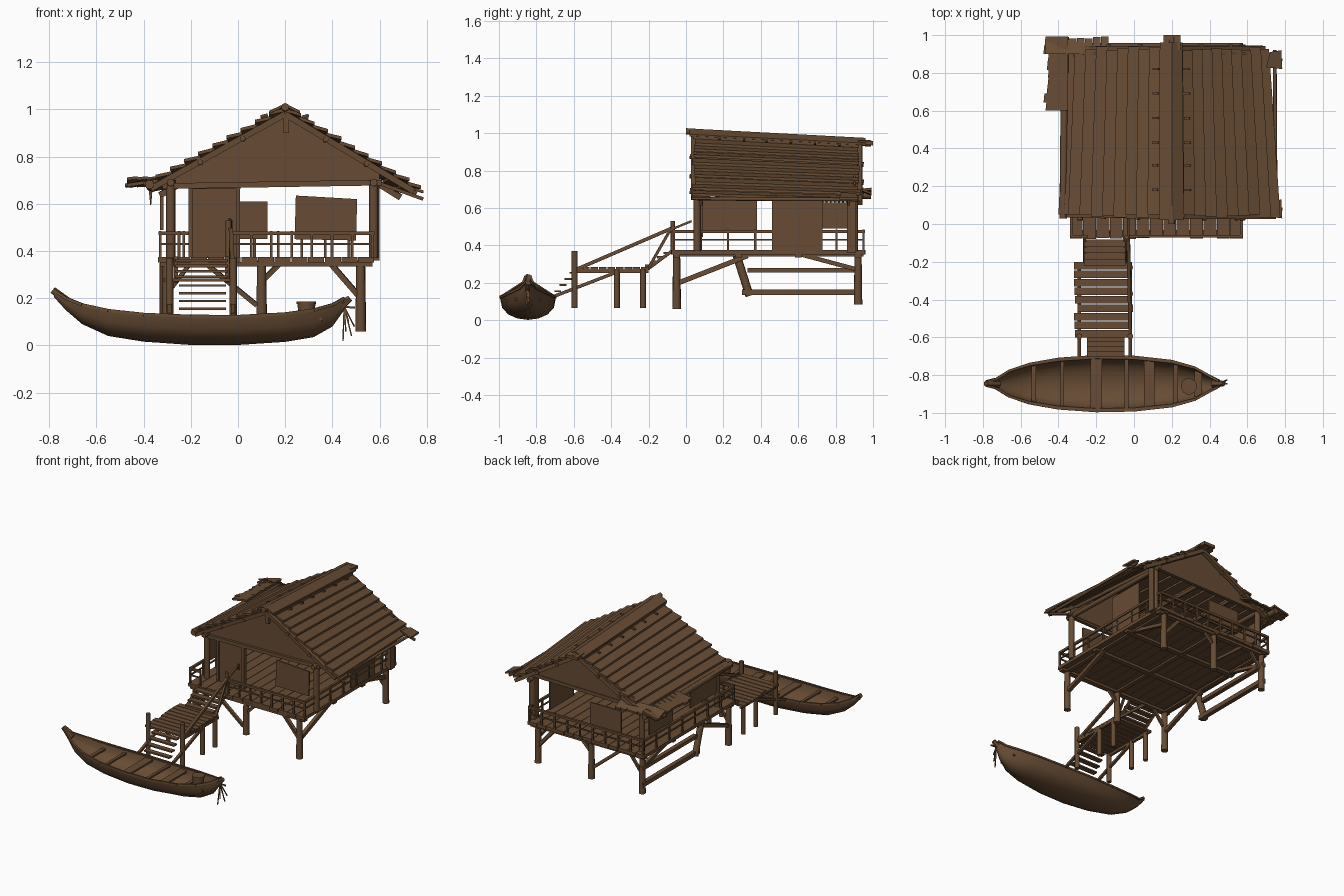
import bpy, bmesh, math, random
from mathutils import Vector as V
random.seed(4)
wood = bpy.data.materials.new("brown wood")
wood.diffuse_color = (0.135, 0.071, 0.034, 1)

def make(name, verts, faces, smooth=False):
    me = bpy.data.meshes.new(name)
    bm = bmesh.new()
    vs = [bm.verts.new(v) for v in verts]
    for f in faces:
        bm.faces.new([vs[i] for i in f])
    bmesh.ops.recalc_face_normals(bm, faces=bm.faces)
    for f in bm.faces:
        f.smooth = smooth and len(f.verts) == 4
    bm.to_mesh(me)
    bm.free()
    me.materials.append(wood)
    ob = bpy.data.objects.new(name, me)
    bpy.context.collection.objects.link(ob)
    return ob

HEX = [(0, 1, 2, 3), (4, 5, 6, 7), (0, 1, 5, 4), (1, 2, 6, 5), (2, 3, 7, 6), (3, 0, 4, 7)]

def slab(name, quad, off):
    """Four corners thickened by an offset vector."""
    q = [V(p) for p in quad]
    return make(name, q + [p + V(off) for p in q], HEX)

def box(name, x0, x1, y0, y1, z0, z1):
    return slab(name, [(x0, y0, z0), (x1, y0, z0), (x1, y1, z0), (x0, y1, z0)], (0, 0, z1 - z0))

def pole(name, p, q, r, r2=None, n=8):
    p, q = V(p), V(q)
    d = (q - p).normalized()
    a = d.orthogonal().normalized()
    b = d.cross(a)
    vs = []
    for c, rad in ((p, r), (q, r2 or r)):
        vs += [c + (a * math.cos(t) + b * math.sin(t)) * rad
               for t in (2 * math.pi * i / n for i in range(n))]
    fs = [(i, (i + 1) % n, n + (i + 1) % n, n + i) for i in range(n)]
    return make(name, vs, fs + [tuple(range(n)), tuple(range(n, 2 * n))], n > 6)

def bar(name, p, q, r=0.012):
    return pole(name, p, q, r, n=4)

# Deck boards and joists
w = 0.92 / 13
for i in range(13):
    x = -0.34 + i * w
    j = random.uniform(0, 0.015)
    box("deck_board", x, x + w - 0.003, -0.08 + j, 0.96 - j, 0.352, 0.375)
for y in (-0.05, 0.28, 0.6, 0.92):
    box("deck_joist", -0.33, 0.57, y - 0.018, y + 0.018, 0.335, 0.353)
for x in (-0.3, 0.1, 0.52):
    box("deck_beam", x - 0.015, x + 0.015, -0.07, 0.95, 0.34, 0.354)

# Stilts with diagonal braces
for x in (-0.3, 0.1, 0.52):
    for y, z in ((-0.05, 0.06), (0.92, 0.085)):
        if x == 0.1 and y < 0:
            z = 0.12
        pole("stilt", (x, y, z), (x, y, 0.36), 0.023, 0.019, 10)
for y in (-0.05, 0.92):
    bar("brace", (0.52, y, 0.2), (0.39, y, 0.35), 0.016)
    bar("brace", (0.1, y, 0.27), (0.18, y, 0.35), 0.014)
    bar("brace", (0.08, y, 0.17), (-0.14, y, 0.35), 0.014)
    bar("brace", (-0.3, y, 0.22), (-0.2, y, 0.35), 0.012)
for x in (-0.3, 0.52):
    bar("side_brace", (x, -0.04, 0.2), (x, 0.33, 0.345), 0.018)
    bar("side_brace", (x, 0.92, 0.27), (x, 0.62, 0.35), 0.016)
pole("leaning_stake", (-0.31, 0.34, 0.13), (-0.31, 0.27, 0.35), 0.022)
box("low_rail", -0.32, -0.29, 0.3, 0.94, 0.135, 0.165)
box("upper_rail", -0.32, -0.29, 0.33, 0.94, 0.255, 0.28)

# Railings around the deck
def railing(p, q, n):
    p, q = V(p), V(q)
    for z, r in ((0.475, 0.011), (0.43, 0.006)):
        bar("rail", p + V((0, 0, z)), q + V((0, 0, z)), r)
    for i in range(n + 1):
        c = p.lerp(q, i / n)
        bar("baluster", c + V((0, 0, 0.37)), c + V((0, 0, 0.485)), 0.008)
railing((-0.03, -0.065, 0), (0.57, -0.065, 0), 7)
railing((-0.33, -0.065, 0), (-0.25, -0.065, 0), 1)
railing((0.57, -0.065, 0), (0.57, 0.95, 0), 7)
railing((-0.33, -0.065, 0), (-0.33, 0.95, 0), 7)
railing((-0.33, 0.95, 0), (0.57, 0.95, 0), 9)
pole("gate_post", (-0.04, -0.07, 0.37), (-0.04, -0.07, 0.53), 0.012)

# House posts, wall plates and open-air wall panels
for x in (-0.285, 0.575):
    for y in (0.06, 0.9):
        pole("corner_post", (x, y, 0.37), (x, y, 0.7), 0.02, n=10)
    pole("wall_plate", (x, 0.02, 0.69), (x, 0.95, 0.665), 0.016)
box("wide_post", 0.556, 0.6, 0.86, 0.91, 0.36, 0.69)
for y in (0.06, 0.9):
    bar("tie_beam", (-0.32, y, 0.675), (0.61, y, 0.69), 0.017)
box("door", -0.19, -0.005, 0.065, 0.075, 0.375, 0.665)
for x in (-0.2, 0.0):
    box("door_frame", x - 0.009, x + 0.009, 0.055, 0.085, 0.375, 0.68)
box("door_lintel", -0.21, 0.01, 0.055, 0.085, 0.662, 0.68)
bar("door_handle", (-0.035, 0.055, 0.5), (-0.035, 0.055, 0.54), 0.006)
slab("front_panel", [(0.24, 0.08, 0.45), (0.5, 0.08, 0.445), (0.505, 0.08, 0.62), (0.245, 0.08, 0.635)], (0, 0.01, 0))
box("back_panel", -0.12, 0.125, 0.89, 0.9, 0.45, 0.61)
box("left_panel", -0.3, -0.29, 0.08, 0.38, 0.48, 0.645)
box("right_panel", 0.56, 0.57, 0.46, 0.73, 0.375, 0.65)
box("left_shutter", -0.33, -0.315, 0.62, 0.88, 0.49, 0.63)

# Gable ends
for y, top in ((0.065, 0.99), (0.895, 0.945)):
    g = [(-0.31, y, 0.685), (0.6, y, 0.69), (0.6, y, 0.725), (0.2, y, top), (-0.31, y, 0.695)]
    g2 = [(a, b + 0.012, c) for a, b, c in g]
    make("gable", g + g2, [tuple(range(5)), tuple(range(5, 10))] +
         [(i, (i + 1) % 5, 5 + (i + 1) % 5, 5 + i) for i in range(5)])
    bar("king_post", (0.205, y - 0.02, top - 0.09), (0.205, y - 0.02, top + 0.02), 0.016)

# Roof of long overlapping boards
RF, RB = V((0.2, 0.04, 1.005)), V((0.2, 0.93, 0.955))
EAVES = [(V((-0.4, 0.05, 0.672)), V((-0.36, 0.93, 0.645))),
         (V((0.775, 0.04, 0.66)), V((0.715, 0.93, 0.635)))]
N = 10
for ef, eb in EAVES:
    for i in range(N):
        t0, t1 = i / N, min(1.0, (i + 1.15) / N)
        jf, jb = (V((0, random.uniform(-0.012, 0.012), 0)) for _ in range(2))
        up = V((0, 0, 0.02 + random.uniform(-0.003, 0.004)))
        slab("roof_board", [RF.lerp(ef, t0) + jf, RF.lerp(ef, t1) + jf + up,
                            RB.lerp(eb, t1) + jb + up, RB.lerp(eb, t0) + jb], (0, 0, -0.014))
    dn = V((0, 0, -0.024))
    bar("front_barge_board", RF + dn, RF.lerp(ef, 0.95) + dn, 0.018)
    bar("back_barge_board", RB + dn, RB.lerp(eb, 0.95) + dn, 0.018)
    for t in (0.3, 0.6):
        pole("purlin", RF.lerp(ef, t) + V((0, -0.02, -0.028)), RB.lerp(eb, t) + V((0, 0.02, -0.028)), 0.012)
    # Ridge cap with pegs
    s = 0.22
    slab("ridge_cap", [RF + V((0, -0.02, 0.02)), RF.lerp(ef, s / 2) + V((0, -0.02, 0.027)),
                       RB.lerp(eb, s / 2) + V((0, 0.03, 0.027)), RB + V((0, 0.03, 0.02))], (0, 0, -0.012))
    for y in (0.18, 0.31, 0.43, 0.56, 0.69, 0.82):
        c = RF.lerp(RB, (y - 0.04) / 0.89).lerp(ef.lerp(eb, (y - 0.04) / 0.89), 0.15)
        bar("ridge_peg", c + V((-0.015, 0, 0.022)), c + V((0.015, 0, 0.03)), 0.008)
pole("ridge_pole", (0.2, 0.0, 1.01), (0.2, 0.99, 0.945), 0.017)
slab("ridge_end_plate", [(0.155, 0.92, 0.94), (0.245, 0.92, 0.94), (0.245, 1.0, 0.935), (0.155, 1.0, 0.935)], (0, 0, 0.022))

# Eave poles on the right and loose thatch on the back left
pole("eave_pole", (0.75, 0.06, 0.65), (0.745, 0.92, 0.645), 0.01)
for y, x in ((0.08, 0.785), (0.87, 0.785)):
    bar("eave_rafter", (0.55, y, 0.705), (x, y, 0.62), 0.01)
    slab("eave_end", [(0.7, y - 0.04, 0.672), (0.785, y - 0.05, 0.645), (0.78, y + 0.05, 0.645), (0.72, y + 0.04, 0.667)], (0, 0, 0.012))
for i in range(9):
    y = 0.6 + i * 0.043
    j = random.uniform(0, 0.025)
    slab("side_thatch", [(-0.48 + j, y, 0.672), (-0.35, y, 0.69), (-0.35, y + 0.048, 0.695), (-0.475 + j, y + 0.048, 0.668)], (0, 0, 0.014))
for i in range(8):
    x = -0.47 + i * 0.042
    j = random.uniform(0, 0.015)
    slab("back_thatch", [(x, 0.9, 0.7), (x + 0.044, 0.9, 0.705), (x + 0.04, 0.995 - j, 0.672), (x, 0.995 - j, 0.67)], (0, 0, 0.012))
for i in range(9):
    y = 0.73 + i * 0.022
    pole("thatch_fringe", (-0.37, y, 0.66), (-0.37, y, 0.61 + random.uniform(-0.015, 0.015)), 0.011, 0.003, 4)
pole("eave_log", (-0.375, 0.03, 0.682), (-0.365, 0.99, 0.668), 0.02)

# Landing, its posts and two flights of steps
for i in range(9):
    y = -0.6 + i * 0.045
    j = random.uniform(0, 0.02)
    box("landing_plank", -0.32 + j, -0.015 + j / 2, y, y + 0.04, 0.27, 0.284)
for x in (-0.29, -0.02):
    for y, top in ((-0.595, 0.37), (-0.37, 0.275), (-0.23, 0.275)):
        pole("landing_post", (x, y, 0.065), (x, y, top), 0.016)
    bar("landing_beam", (x, -0.6, 0.262), (x, -0.2, 0.262), 0.012)
    bar("landing_brace", (x, -0.7, 0.13), (x, -0.35, 0.265), 0.012)
    bar("upper_stringer", (x * 0.8 - 0.03, -0.21, 0.27), (x * 0.8 - 0.03, -0.075, 0.37), 0.011)
bar("hand_rail", (-0.02, -0.59, 0.27), (-0.03, -0.08, 0.49), 0.013)
bar("hand_rail", (-0.03, -0.2, 0.28), (-0.03, -0.08, 0.49), 0.01)
bar("rail_end", (-0.03, -0.08, 0.485), (-0.03, 0.03, 0.53), 0.008)
for i in range(4):
    y = -0.2 + i * 0.033
    box("upper_step", -0.265, -0.045, y - 0.02, y + 0.02, 0.285 + i * 0.023, 0.297 + i * 0.023)
for i in range(4):
    y = -0.685 + i * 0.027
    box("lower_step", -0.25, -0.05, y - 0.018, y + 0.018, 0.15 + i * 0.033, 0.16 + i * 0.033)

# Boat hull lofted from stations: x, half width, gunwale z, keel z
ST = [(-0.78, 0.012, 0.235, 0.205), (-0.73, 0.025, 0.2, 0.15), (-0.66, 0.07, 0.172, 0.09), (-0.55, 0.108, 0.148, 0.04),
      (-0.4, 0.135, 0.132, 0.016), (-0.2, 0.15, 0.124, 0.002), (0.0, 0.146, 0.123, 0.002),
      (0.2, 0.123, 0.134, 0.015), (0.32, 0.088, 0.15, 0.035), (0.4, 0.042, 0.172, 0.08), (0.45, 0.015, 0.2, 0.15)]
CY, K = -0.845, 9
vs = []
for x, hw, zt, zk in ST:
    out = [(math.cos(math.pi * k / (K - 1)), math.sin(math.pi * k / (K - 1)) ** 0.8) for k in range(K)]
    vs += [(x, CY + c * hw, zt - (zt - zk) * s) for c, s in out]
    vs += [(x, CY + c * hw * 0.88, zt - (zt - zk) * s * 0.86) for c, s in reversed(out)]
M = 2 * K
fs = [(i * M + k, i * M + (k + 1) % M, (i + 1) * M + (k + 1) % M, (i + 1) * M + k)
      for i in range(len(ST) - 1) for k in range(M)]
for b in (0, (len(ST) - 1) * M):
    fs += [(b + k, b + k + 1, b + M - 2 - k, b + M - 1 - k) for k in range(K - 1)]
hull = make("boat_hull", vs, fs, True)
bpy.context.view_layer.objects.active = hull
hull.select_set(True)
bpy.ops.object.shade_smooth_by_angle(angle=math.radians(40))
for s in (-1, 1):
    for a, b in zip(ST, ST[1:]):
        bar("gunwale", (a[0], CY + s * a[1] * 0.97, a[2]), (b[0], CY + s * b[1] * 0.97, b[2]), 0.009)

# Boat seats, end posts, pot and mooring rope
for x, hx, hw in ((-0.53, 0.012, 0.1), (-0.38, 0.01, 0.125), (-0.2, 0.03, 0.138), (-0.04, 0.01, 0.135),
                  (0.08, 0.028, 0.128), (0.22, 0.012, 0.105), (0.34, 0.02, 0.068)):
    box("boat_seat", x - hx, x + hx, CY - hw, CY + hw, 0.105, 0.118)
pole("stern_post", (-0.715, CY, 0.18), (-0.785, CY, 0.235), 0.02, 0.016, 6)
pole("bow_post", (0.42, CY, 0.155), (0.475, CY, 0.2), 0.024, 0.014, 6)
pole("pot", (0.29, -0.86, 0.11), (0.29, -0.86, 0.185), 0.034, 0.04, 12)
pole("pot_rim", (0.29, -0.86, 0.175), (0.29, -0.86, 0.187), 0.043, n=12)
bar("rope_loop", (0.43, CY, 0.165), (0.495, CY, 0.16), 0.006)
for i in range(5):
    pole("rope", (0.45, CY, 0.165), (0.445 + i * 0.012, CY - 0.02 + i * 0.01, 0.02 + 0.02 * ((i * 2) % 5)), 0.004, n=4)
